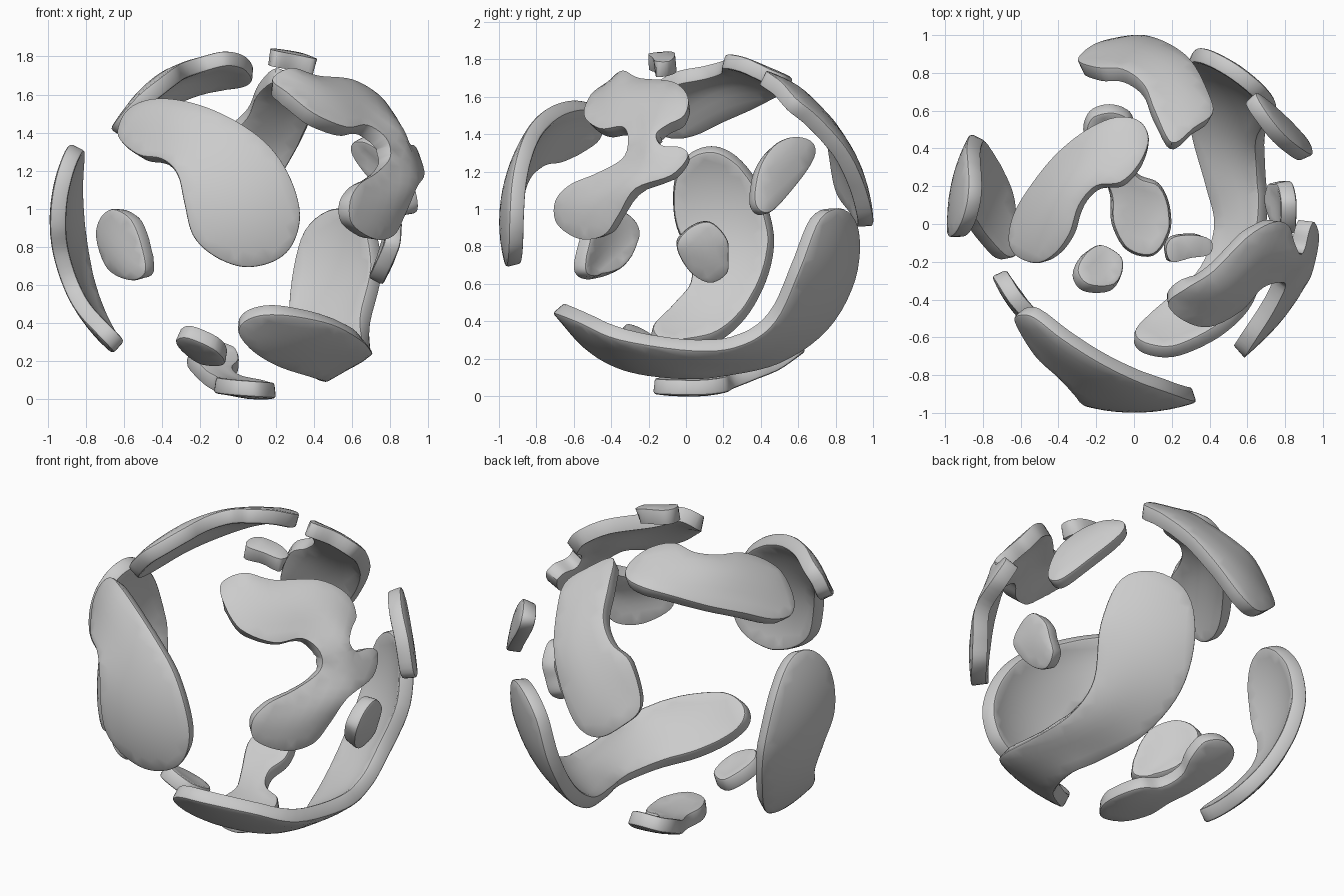
import bpy
import bmesh
import math
from mathutils import Vector, geometry

cube = bpy.data.objects.get("Cube")
if cube:
    bpy.data.objects.remove(cube, do_unlink=True)

HALF_HEIGHT = 0.935      # the shell is a slightly flattened ball
THICKNESS = 0.085
SPACING = 0.06

grey = bpy.data.materials.new("plain grey")
grey.use_nodes = True
grey.diffuse_color = (0.6, 0.6, 0.6, 1)
grey.node_tree.nodes["Principled BSDF"].inputs["Base Color"].default_value = (0.6, 0.6, 0.6, 1)


def to_ball(point):
    """Squash-free position relative to the shell centre."""
    x, y, z = point
    return Vector((x, y, (z - HALF_HEIGHT) / HALF_HEIGHT))


def from_ball(vector):
    return Vector((vector.x, vector.y, vector.z * HALF_HEIGHT + HALF_HEIGHT))


def smooth_loop(points, steps=5):
    """Closed Catmull-Rom curve through the points."""
    loop = []
    count = len(points)
    for i in range(count):
        a, b, c, d = (points[(i + k) % count] for k in (-1, 0, 1, 2))
        for step in range(steps):
            t = step / steps
            loop.append(b + (c - a) * t / 2
                        + (a - b * 2.5 + c * 2 - d / 2) * t ** 2
                        + ((b - c) * 3 + d - a) * t ** 3 / 2)
    return loop


def inside(point, polygon):
    result = False
    for a, b in zip(polygon, polygon[1:] + polygon[:1]):
        if (a.y > point.y) != (b.y > point.y):
            if point.x < a.x + (b.x - a.x) * (point.y - a.y) / (b.y - a.y):
                result = not result
    return result


def shell_patch(name, outline):
    """Curved plate whose outer rim follows the outline on the shell."""
    rim = smooth_loop([to_ball(p) for p in outline])
    sizes = [v.length for v in rim]
    rim_dirs = [v.normalized() for v in rim]
    middle = sum(rim_dirs, Vector()).normalized()
    side = middle.orthogonal().normalized()
    up = middle.cross(side)

    # flatten the outline around its middle
    def flatten(direction):
        k = math.sqrt(2 / (1 + direction.dot(middle)))
        return Vector((direction.dot(side) * k, direction.dot(up) * k))

    def unflatten(flat):
        q = flat.length_squared
        k = math.sqrt(1 - q / 4)
        return side * (flat.x * k) + up * (flat.y * k) + middle * (1 - q / 2)

    def on_shell(flat):
        direction = unflatten(flat)
        weights = [1 / ((direction - d).length_squared + 1e-6) ** 1.5 for d in rim_dirs]
        size = sum(w * s for w, s in zip(weights, sizes)) / sum(weights)
        return from_ball(direction * size)

    border = [flatten(d) for d in rim_dirs]
    flats = list(border)
    cells = int(2 / SPACING)
    for i in range(-cells, cells + 1):
        for j in range(-cells, cells + 1):
            flat = Vector(((i + 0.5 * (j % 2)) * SPACING, j * SPACING))
            if inside(flat, border) and min((flat - b).length for b in border) > SPACING * 0.6:
                flats.append(flat)
    edges = [(i, (i + 1) % len(border)) for i in range(len(border))]
    verts, _, faces, *_ = geometry.delaunay_2d_cdt(flats, edges, [], 1, 1e-5)

    bm = bmesh.new()
    points = [bm.verts.new(on_shell(v)) for v in verts]
    for face in faces:
        bm.faces.new([points[i] for i in face])
    bm.normal_update()
    if sum(f.normal.dot(middle) * f.calc_area() for f in bm.faces) < 0:
        bmesh.ops.reverse_faces(bm, faces=bm.faces)
    loose = [v for v in bm.verts if not v.link_faces]
    bmesh.ops.delete(bm, geom=loose, context='VERTS')
    mesh = bpy.data.meshes.new(name)
    bm.to_mesh(mesh)
    bm.free()
    mesh.materials.append(grey)
    patch = bpy.data.objects.new(name, mesh)
    bpy.context.collection.objects.link(patch)

    # thicken inwards, soften the rims
    solid = patch.modifiers.new("thickness", 'SOLIDIFY')
    solid.thickness = THICKNESS
    solid.offset = -1
    bevel = patch.modifiers.new("soft rim", 'BEVEL')
    bevel.width = 0.014
    bevel.segments = 2
    bevel.limit_method = 'ANGLE'
    bevel.angle_limit = math.radians(50)
    bpy.ops.object.select_all(action='DESELECT')
    patch.select_set(True)
    bpy.context.view_layer.objects.active = patch
    bpy.ops.object.convert(target='MESH')
    bpy.ops.object.shade_smooth_by_angle(angle=math.radians(40))


def front_point(x, z, pull=1):
    """Point on the front of the shell, pulled back by a factor."""
    h = (z - HALF_HEIGHT) / HALF_HEIGHT
    return x, -pull * math.sqrt(1 - x * x - h * h), z


def side_point(y, z):
    """Point on the -x side of the shell."""
    h = (z - HALF_HEIGHT) / HALF_HEIGHT
    return -0.99 * math.sqrt(1 - y * y - h * h), y, z


# large plates
shell_patch("front_plate", [front_point(*p) for p in (
    (-.635, 1.38, .86), (-.61, 1.49, .92), (-.53, 1.56, .95), (-.39, 1.585), (-.2, 1.55),
    (0, 1.46), (.17, 1.33), (.28, 1.16), (.33, .97), (.29, .81), (.19, .72), (.03, .69),
    (-.13, .75), (-.24, .86), (-.285, 1.03), (-.32, 1.18), (-.4, 1.26, .97), (-.53, 1.285, .92))])

shell_patch("side_plate", [side_point(*p) for p in (
    (-.05, 1.2), (.02, 1.3), (.12, 1.34), (.22, 1.32), (.32, 1.24), (.41, 1.1), (.47, .9),
    (.47, .75), (.42, .58), (.32, .41), (.18, .29), (0, .245), (-.15, .25), (-.185, .33),
    (-.07, .45), (.03, .58), (.02, .75), (-.05, .9), (-.07, 1.06))])

shell_patch("lower_bowl_plate", [
    (0, -.64, .36), (.08, -.7, .43), (.25, -.7, .44), (.5, -.57, .39), (.66, -.36, .3),
    (.71, .05, .24), (.7, .3, .27), (.7, .48, .4), (.76, .61, .68), (.7, .72, .95),
    (.54, .85, 1), (.38, .93, .88), (.31, .91, .62), (.29, .76, .35), (.33, .5, .17),
    (.41, .2, .1), (.46, 0, .085), (.38, -.25, .11), (.2, -.42, .17), (.06, -.55, .26)])

shell_patch("upper_side_plate", [
    (-.67, -.08, 1.42), (-.64, .06, 1.44), (-.55, .21, 1.51), (-.42, .37, 1.58),
    (-.26, .5, 1.65), (-.1, .57, 1.69), (.03, .55, 1.71), (.08, .45, 1.75), (.03, .32, 1.81),
    (-.07, .22, 1.83), (-.2, .2, 1.8), (-.29, .1, 1.77), (-.34, -.05, 1.74),
    (-.42, -.16, 1.68), (-.52, -.21, 1.6), (-.63, -.17, 1.48)])

shell_patch("back_plate", [
    (-.3, .87, 1.12), (-.22, .95, 1), (-.08, .99, .91), (.06, 1, .96), (.2, .95, 1.14),
    (.31, .86, 1.32), (.39, .71, 1.49), (.42, .59, 1.59), (.32, .51, 1.68), (.2, .43, 1.74),
    (.11, .6, 1.66), (.05, .74, 1.53), (-.06, .82, 1.43), (-.2, .83, 1.35)])

shell_patch("branching_plate", [
    (.18, -.42, 1.68), (.28, -.34, 1.74), (.42, -.25, 1.7), (.6, -.07, 1.68), (.74, .01, 1.6),
    (.82, -.01, 1.5), (.85, -.1, 1.45), (.88, -.16, 1.4), (.905, -.13, 1.34), (.93, -.03, 1.33),
    (.955, .01, 1.28), (.98, -.08, 1.18), (.94, -.27, 1.11), (.88, -.36, .97),
    (.82, -.44, .86), (.72, -.57, .84), (.6, -.69, .92), (.59, -.7, 1.04), (.64, -.62, 1.13),
    (.73, -.48, 1.19), (.8, -.34, 1.27), (.78, -.31, 1.37), (.68, -.34, 1.44),
    (.57, -.46, 1.43), (.4, -.545, 1.5), (.26, -.51, 1.61)])

# dumbbell plate under the shell
shell_patch("bottom_plate", [
    (.13, .22, .02), (.19, .1, .005), (.19, -.05, .005), (.1, -.17, .01), (-.04, -.14, .02),
    (-.12, 0, .03), (-.13, .16, .04), (-.19, .31, .08), (-.27, .48, .17), (-.24, .6, .22),
    (-.13, .64, .24), (-.02, .6, .21), (0, .5, .14), (-.03, .38, .09), (.02, .27, .045)])

# small plates
shell_patch("front_small_plate", [
    (-.75, -.28, .84), (-.73, -.31, .95), (-.66, -.42, 1), (-.56, -.53, .94), (-.5, -.59, .78),
    (-.49, -.6, .66), (-.57, -.52, .62), (-.69, -.36, .68)])

shell_patch("side_small_plate", [
    (.85, -.05, .8), (.86, .02, .9), (.86, .13, .93), (.84, .22, .84), (.81, .23, .74),
    (.78, .22, .65), (.76, .13, .6), (.79, .02, .66)])

shell_patch("back_small_plate", [
    (.9, .39, 1.21), (.8, .47, 1.34), (.71, .58, 1.39), (.65, .68, 1.36), (.67, .69, 1.27),
    (.8, .58, 1.11), (.92, .45, .98), (.95, .37, 1.03)])

shell_patch("top_small_plate", [
    (.17, -.13, 1.84), (.21, -.07, 1.84), (.33, -.06, 1.82), (.41, -.09, 1.79),
    (.4, -.16, 1.79), (.3, -.18, 1.81), (.2, -.2, 1.83)])

shell_patch("lower_small_plate", [
    (-.33, -.28, .3), (-.27, -.36, .32), (-.13, -.36, .26), (-.07, -.27, .2),
    (-.09, -.18, .17), (-.2, -.13, .18), (-.29, -.18, .24)])
